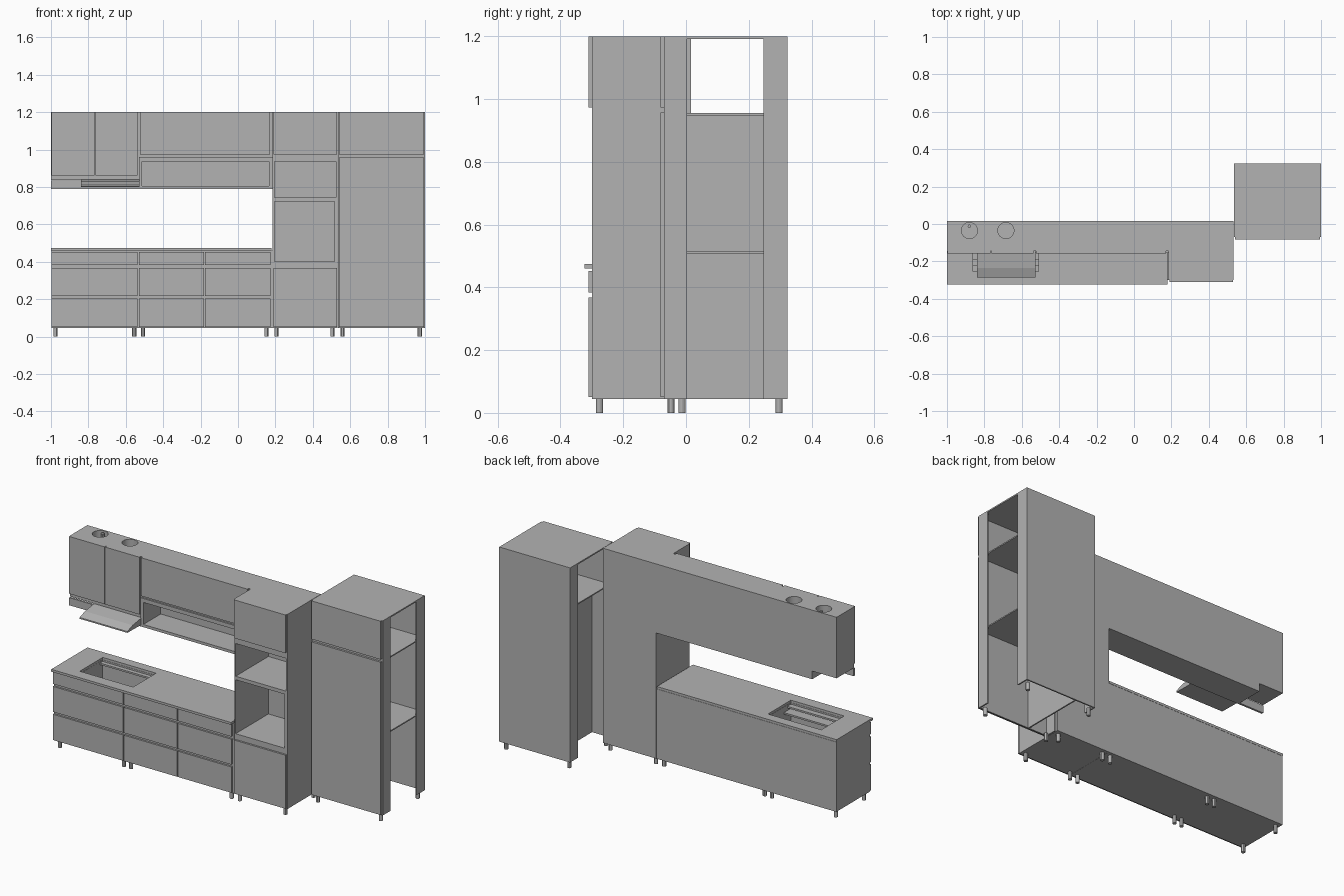
import bpy
import bmesh

if "Cube" in bpy.data.objects:
    bpy.data.objects.remove(bpy.data.objects["Cube"], do_unlink=True)

grey = bpy.data.materials.new("plain grey")
grey.use_nodes = True
grey.diffuse_color = (0.45, 0.45, 0.45, 1)
grey.node_tree.nodes["Principled BSDF"].inputs["Base Color"].default_value = (0.45, 0.45, 0.45, 1)


def finish(name, bm):
    bmesh.ops.recalc_face_normals(bm, faces=bm.faces)
    mesh = bpy.data.meshes.new(name)
    bm.to_mesh(mesh)
    bm.free()
    mesh.materials.append(grey)
    ob = bpy.data.objects.new(name, mesh)
    bpy.context.collection.objects.link(ob)
    return ob


def box(name, x, y, z):
    """Box from (low, high) ranges."""
    bm = bmesh.new()
    bmesh.ops.create_cube(bm, size=1)
    for v in bm.verts:
        v.co = [r[0] if c < 0 else r[1] for c, r in zip(v.co, (x, y, z))]
    return finish(name, bm)


def cylinder(name, x, y, z, radius, sides=12):
    bm = bmesh.new()
    bmesh.ops.create_cone(bm, cap_ends=True, segments=sides, radius1=radius,
                          radius2=radius, depth=z[1] - z[0])
    bmesh.ops.translate(bm, verts=bm.verts, vec=(x, y, sum(z) / 2))
    ob = finish(name, bm)
    bpy.ops.object.select_all(action='DESELECT')
    ob.select_set(True)
    bpy.context.view_layer.objects.active = ob
    bpy.ops.object.shade_smooth_by_angle()
    return ob


def extrude_x(name, profile, x):
    """Close a y-z profile and extrude it along x."""
    bm = bmesh.new()
    face = bm.faces.new([bm.verts.new((x[0], y, z)) for y, z in profile])
    new = bmesh.ops.extrude_face_region(bm, geom=[face])["geom"]
    bmesh.ops.translate(bm, verts=[g for g in new if isinstance(g, bmesh.types.BMVert)],
                        vec=(x[1] - x[0], 0, 0))
    return finish(name, bm)


def cut(ob, cutter):
    mod = ob.modifiers.new("cut", 'BOOLEAN')
    mod.operation = 'DIFFERENCE'
    mod.solver = 'EXACT'
    mod.object = cutter
    cutter.hide_render = True
    cutter.hide_set(True)


BACK = 0.016      # rear plane of the long run
FLOOR = 0.045     # underside of the cabinets
TOP = 1.2
T = 0.008         # panel thickness

# Base cabinets with drawers, countertop and sunken sink
base = box("base_carcass", (-0.998, 0.184), (-0.299, BACK), (FLOOR, 0.459))
counter = box("countertop", (-1, 0.18), (-0.323, BACK), (0.46, 0.474))
basin = box("sink_cutter", (-0.86, -0.51), (-0.255, -0.04), (0.35, 0.6))
cut(base, basin)
cut(counter, basin)
for i, (y, z) in enumerate([(-0.222, 0.45), (-0.19, 0.425)]):
    box(f"sink_ledge_{i}", (-0.86, -0.51), (-0.255, y), (z - 0.01, z))
box("sink_back_ledge", (-0.86, -0.51), (-0.065, -0.04), (0.44, 0.45))
for i, x in enumerate([(-0.998, -0.537), (-0.53, -0.182), (-0.177, 0.173)]):
    for j, z in enumerate([(0.05, 0.203), (0.217, 0.368), (0.383, 0.453)]):
        box(f"drawer_front_{i}_{j}", x, (-0.31, -0.298), z)

# Oven tower: closed bottom and top with two open niches between
TX = (0.185, 0.533)
TY = (-0.299, BACK)
box("tower_base", TX, TY, (FLOOR, 0.402))
box("tower_top", TX, TY, (0.937, TOP))
box("tower_shelf", TX, TY, (0.722, 0.743))
box("tower_back", TX, (BACK - T, BACK), (0.402, 0.937))
box("tower_left_side", (0.525, TX[1]), TY, (0.402, 0.937))
box("tower_right_side", (TX[0], 0.194), TY, (0.402, 0.937))
box("oven_frame_strip", (0.515, 0.525), (-0.299, -0.28), (0.402, 0.722))
box("tower_lower_door", (0.19, 0.528), (-0.31, -0.298), (0.05, 0.368))
box("tower_upper_door", (0.19, 0.528), (-0.31, -0.298), (0.973, TOP))

# Wall cabinets with round duct openings in the top
WY = (-0.145, BACK)
wall = box("wall_cabinet", (-1, -0.53), WY, (0.838, TOP))
for i, x in enumerate((-0.88, -0.685)):
    cut(wall, cylinder(f"duct_cutter_{i}", x, -0.035, (1.13, 1.25), 0.043, 32))
cylinder("duct_pin", -0.88, -0.012, (1.12, 1.195), 0.009)
box("flap_cabinet", (-0.53, 0.185), WY, (0.937, TOP))
for i, x in enumerate([(-0.998, -0.767), (-0.762, -0.537)]):
    box(f"wall_door_{i}", x, (-0.158, -0.144), (0.86, TOP))
box("flap_door", (-0.525, 0.172), (-0.158, -0.144), (0.973, TOP))

# Open niche under the flap cabinet
NX = (-0.53, 0.185)
NY = (-0.155, BACK)
box("niche_floor", NX, NY, (0.79, 0.806))
box("niche_back", NX, (BACK - T, BACK), (0.806, 0.937))
box("niche_right_side", (NX[0], -0.513), NY, (0.806, 0.937))
box("niche_left_side", (0.165, NX[1]), NY, (0.806, 0.937))
box("niche_top_rail", NX, (-0.155, -0.144), (0.937, 0.96))

# Extractor hood with sloping visor
box("hood_body", (-0.84, -0.53), (-0.155, BACK), (0.79, 0.838))
box("hood_fascia", (-1, -0.84), (-0.155, -0.143), (0.79, 0.835))
extrude_x("hood_visor", [(-0.155, 0.84), (-0.235, 0.828), (-0.285, 0.81),
                         (-0.285, 0.802), (-0.155, 0.8)], (-0.84, -0.527))

# Tall corner cabinet, open through its sides
CX = (0.535, 1)
CY = (-0.07, 0.323)
box("tall_top", CX, CY, (TOP - T, TOP))
box("tall_front_panel", CX, (CY[0], CY[0] + T), (FLOOR, TOP - T))
box("tall_back_panel", CX, (CY[1] - T, CY[1]), (FLOOR, TOP - T))
for side, x in (("right", (CX[0], CX[0] + T)), ("left", (CX[1] - T, CX[1]))):
    box(f"tall_{side}_front_stile", x, (CY[0], 0.003), (FLOOR, TOP - T))
    box(f"tall_{side}_back_stile", x, (0.247, CY[1]), (FLOOR, TOP - T))
INNER = 0.66
box("tall_inner_panel", (INNER, INNER + T), (CY[0] + T, CY[1] - T), (FLOOR, 0.948))
box("tall_upper_shelf", (CX[0] + T, CX[1] - T), (CY[0] + T, CY[1] - T), (0.948, 0.955))
box("tall_lower_shelf", (INNER + T, CX[1] - T), (CY[0] + T, CY[1] - T), (0.507, 0.514))
box("tall_lower_door", (0.541, 0.994), (-0.082, -0.069), (0.05, 0.957))
box("tall_upper_door", (0.541, 0.994), (-0.082, -0.069), (0.973, TOP))

# Feet
for x in (-0.975, -0.555, -0.508, 0.152, 0.205, 0.505):
    for y in (-0.276, -0.013):
        cylinder("foot", x, y, (0, FLOOR), 0.011)
for x in (0.558, 0.972):
    for y in (-0.048, 0.297):
        cylinder("foot", x, y, (0, FLOOR), 0.011)
